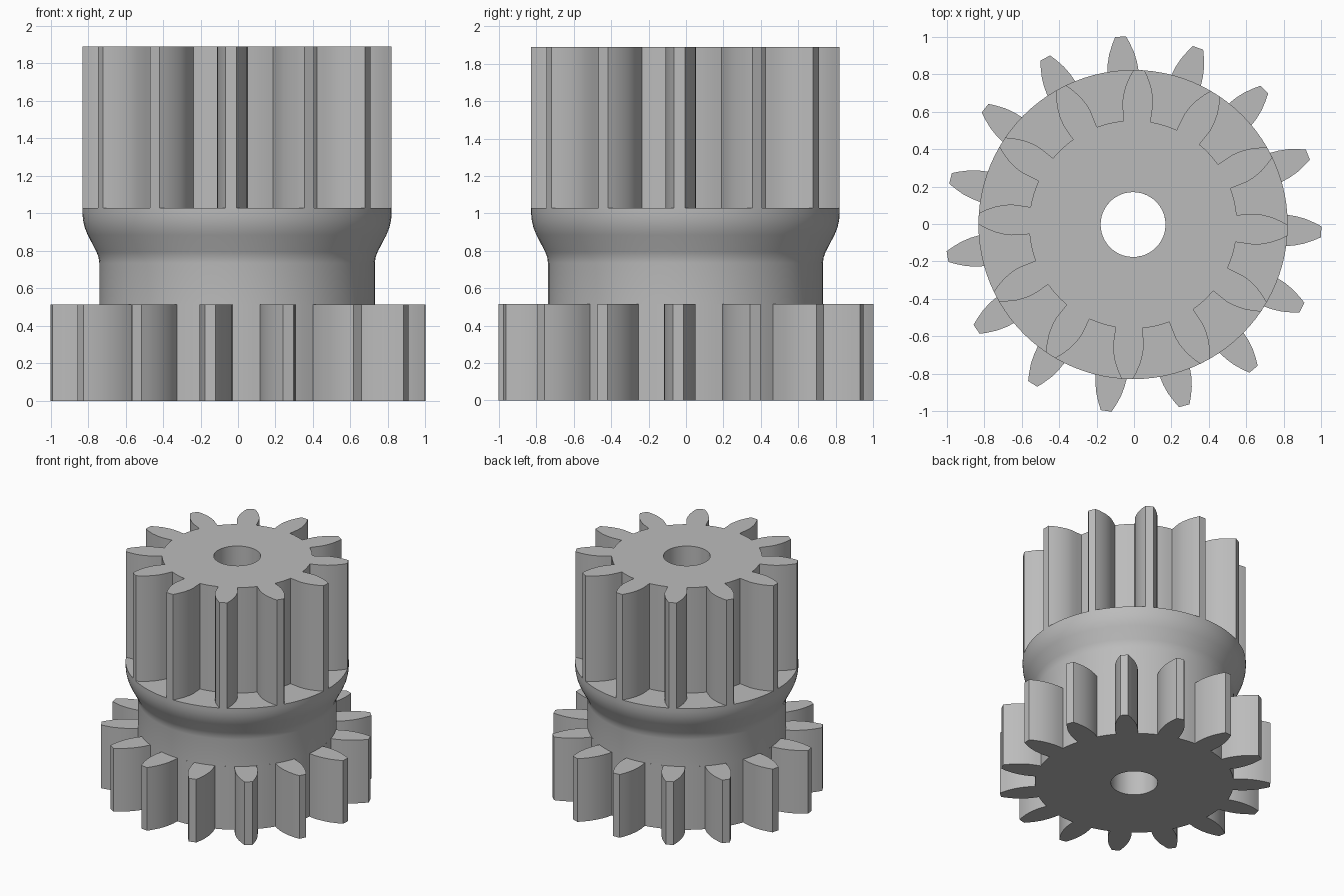
import bpy
import bmesh
from math import asin, cos, sin, radians, tau

cube = bpy.data.objects.get("Cube")
if cube:
    bpy.data.objects.remove(cube)

CENTRE = (-0.005, -0.003, 0)
PHASE = radians(-2.2)
BORE = 0.173

grey = bpy.data.materials.new("plain_grey")
grey.use_nodes = True
colour = (0.5, 0.5, 0.5, 1)
grey.diffuse_color = colour
grey.node_tree.nodes["Principled BSDF"].inputs["Base Color"].default_value = colour


def polar(bm, r, a, z):
    return bm.verts.new((r * cos(a), r * sin(a), z))


def finish(bm, name):
    bmesh.ops.remove_doubles(bm, verts=bm.verts, dist=1e-5)
    bmesh.ops.recalc_face_normals(bm, faces=bm.faces)
    mesh = bpy.data.meshes.new(name)
    bm.to_mesh(mesh)
    bm.free()
    mesh.materials.append(grey)
    obj = bpy.data.objects.new(name, mesh)
    obj.location = CENTRE
    bpy.context.collection.objects.link(obj)
    bpy.ops.object.select_all(action="DESELECT")
    obj.select_set(True)
    bpy.context.view_layer.objects.active = obj
    bpy.ops.object.shade_smooth_by_angle(angle=radians(25))


def gear(name, teeth, flank, z0, z1, disc_z):
    """Spur gear; flank lists (radius, half width) from root to tip."""
    bm = bmesh.new()
    pitch = tau / teeth
    root = flank[0][0]
    base = asin(flank[0][1] / root)
    for i in range(teeth):
        mid = PHASE + i * pitch
        # Tooth outline, up one flank and down the other
        rise = [(r, mid - asin(w / r)) for r, w in flank]
        fall = [(r, mid + asin(w / r)) for r, w in reversed(flank)]
        tooth = rise + fall
        # Curved floor of the gap that follows the tooth
        gap = pitch - 2 * base
        floor = [(root, mid + base + gap * k / 4) for k in range(5)]
        for path in (tooth, floor):
            low = [polar(bm, r, a, z0) for r, a in path]
            high = [polar(bm, r, a, z1) for r, a in path]
            for k in range(len(path) - 1):
                bm.faces.new((low[k], low[k + 1], high[k + 1], high[k]))
            if path is tooth:
                bm.faces.new(low)
                bm.faces.new(high)
        # End disc and bore wall
        angles = [mid - base + 2 * base * k / 2 for k in range(2)]
        angles += [a for r, a in floor]
        for a, b in zip(angles, angles[1:]):
            bm.faces.new([polar(bm, r, t, disc_z) for r, t in
                          ((BORE, a), (root, a), (root, b), (BORE, b))])
            bm.faces.new([polar(bm, BORE, t, z) for t, z in
                          ((a, z0), (b, z0), (b, z1), (a, z1))])
    finish(bm, name)


def revolve(name, profile, steps=96):
    bm = bmesh.new()
    rings = [[polar(bm, r, tau * k / steps, z) for k in range(steps)]
             for r, z in profile]
    for a, b in zip(rings, rings[1:]):
        for k in range(steps):
            n = (k + 1) % steps
            bm.faces.new((a[k], a[n], b[n], b[k]))
    finish(bm, name)


# Wide lower gear
gear("lower_gear", 15,
     [(0.735, 0.08), (0.78, 0.084), (0.82, 0.084), (0.87, 0.078),
      (0.92, 0.066), (0.97, 0.046), (1.005, 0.029)], 0, 0.515, 0)

# Flared collar with its top ledge and bore
revolve("collar",
        [(0.735, 0.515), (0.735, 0.735), (0.739, 0.765), (0.75, 0.795),
         (0.797, 0.885), (0.813, 0.925), (0.822, 0.965), (0.825, 1.0),
         (0.825, 1.03), (0.55, 1.03), (BORE, 1.03), (BORE, 0.515)])

# Tall upper gear
gear("upper_gear", 12,
     [(0.555, 0.072), (0.6, 0.077), (0.65, 0.082), (0.69, 0.079),
      (0.74, 0.068), (0.79, 0.048), (0.825, 0.029)], 1.03, 1.89, 1.89)
